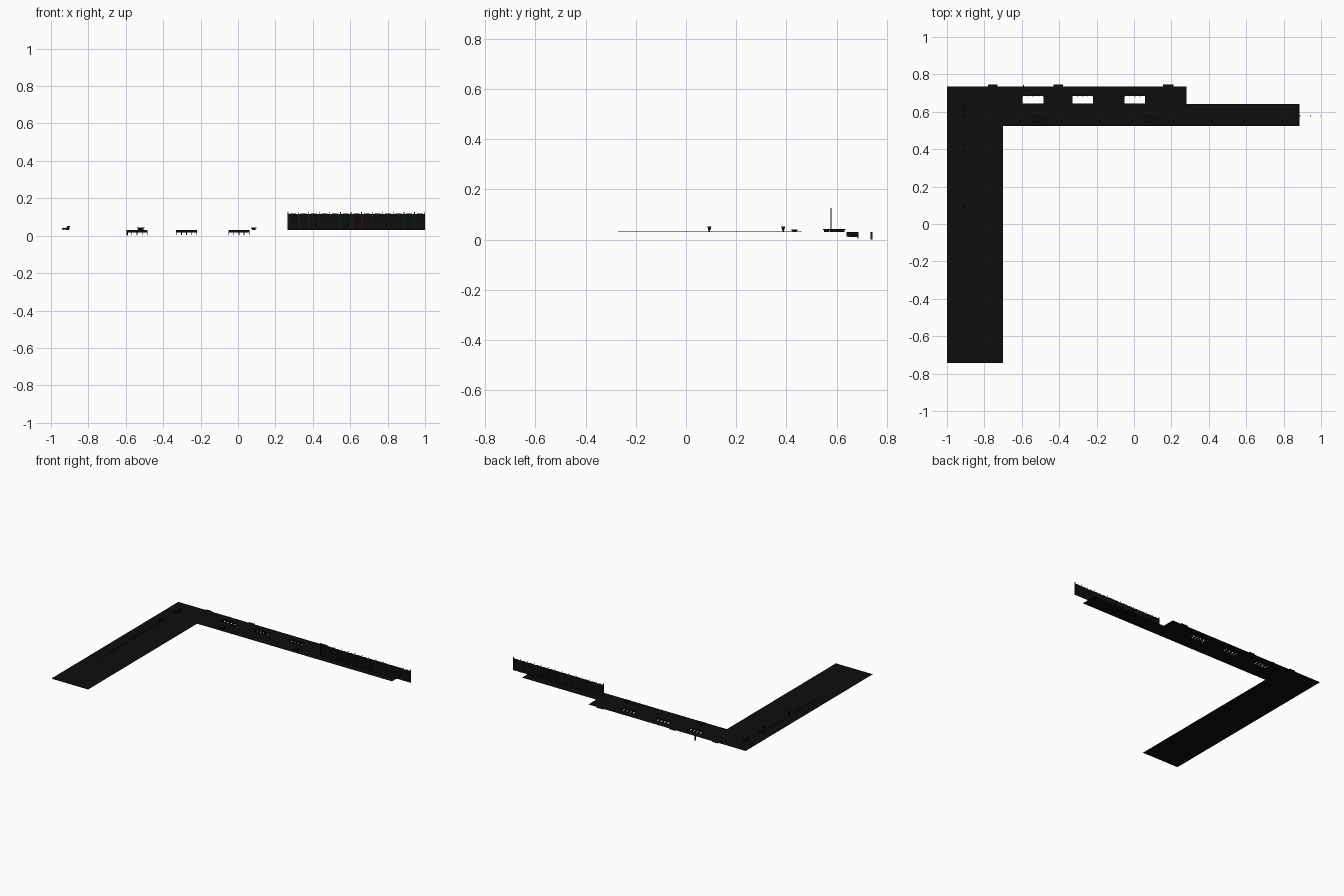
import bpy, bmesh, math

if "Cube" in bpy.data.objects:
    bpy.data.objects.remove(bpy.data.objects["Cube"])

FLOOR_Z = 0.03


def material(name, colour):
    m = bpy.data.materials.new(name)
    m.diffuse_color = (*colour, 1)
    m.use_nodes = True
    m.node_tree.nodes["Principled BSDF"].inputs["Base Color"].default_value = m.diffuse_color
    return m


black = material("near_black", (0.004, 0.004, 0.004))
red = material("dark_red", (0.06, 0.004, 0.004))
green = material("dark_green", (0.004, 0.015, 0.008))


def finish(name, bm, mat):
    me = bpy.data.meshes.new(name)
    bm.to_mesh(me)
    bm.free()
    ob = bpy.data.objects.new(name, me)
    bpy.context.collection.objects.link(ob)
    me.materials.append(mat)
    return ob


def polys(name, faces, mat=black):
    bm = bmesh.new()
    for f in faces:
        bm.faces.new([bm.verts.new(p) for p in f])
    bmesh.ops.remove_doubles(bm, verts=bm.verts, dist=1e-5)
    return finish(name, bm, mat)


def box(name, x0, x1, y0, y1, z0, z1, mat=black, foot=1.0):
    bm = bmesh.new()
    bmesh.ops.create_cube(bm, size=1)
    for v in bm.verts:
        s = foot if v.co.z < 0 else 1
        v.co = ((x0 + x1) / 2 + v.co.x * (x1 - x0) * s,
                (y0 + y1) / 2 + v.co.y * (y1 - y0) * s,
                z0 if v.co.z < 0 else z1)
    return finish(name, bm, mat)


def flat(x0, x1, y0, y1, z=FLOOR_Z):
    return [(x0, y0, z), (x1, y0, z), (x1, y1, z), (x0, y1, z)]


# L-shaped platform, a thin sheet with three openings
holes = [(-0.595, -0.485), (-0.33, -0.22), (-0.05, 0.06)]
HY0, HY1 = 0.645, 0.685
cells = [flat(-1, -0.70, -0.742, 0.525), flat(-1, 0.28, 0.525, HY0),
         flat(0.28, 0.885, 0.525, 0.642), flat(-1, 0.28, HY1, 0.735)]
edges = [-1] + [x for h in holes for x in h] + [0.28]
cells += [flat(edges[i], edges[i + 1], HY0, HY1) for i in range(0, len(edges), 2)]
polys("platform", cells)

# Small ledges along the back edge
for x0, x1 in [(-0.78, -0.73), (-0.43, -0.38), (0.155, 0.21)]:
    polys("back_ledge", [flat(x0, x1, 0.735, 0.745)])
box("back_post", -0.594, -0.587, 0.734, 0.742, 0, FLOOR_Z, green)

# Hanging frames under the openings: dividers, legs and long walls
for x0, x1 in holes:
    step = (x1 - x0) / 4
    for i in range(5):
        x = x0 + i * step
        polys("opening_divider", [[(x, HY0 - 0.005, FLOOR_Z), (x, HY1, FLOOR_Z),
                                   (x, HY1, 0.01), (x, HY0 - 0.005, 0.012)]])
        box("opening_leg", x - 0.002, x + 0.002, HY1 - 0.002, HY1 + 0.002, 0.004, FLOOR_Z)
    for y in (HY0 - 0.004, HY1):
        polys("opening_wall", [[(x0, y, 0.018), (x1, y, 0.018),
                                (x1, y, FLOOR_Z), (x0, y, FLOOR_Z)]])

# Fence: thirteen sagging-top panels between posts
FX0, FX1, FY, N = 0.265, 1.0, 0.578, 13
w = (FX1 - FX0) / N
for i in range(N):
    a = FX0 + i * w
    top = [(a + w * t / 6, FY, 0.119 - 0.005 * abs(t / 3 - 1) ** 2) for t in range(6, -1, -1)]
    polys("fence_panel", [[(a, FY, FLOOR_Z), (a + w, FY, FLOOR_Z)] + top])
for i in range(N + 1):
    x = min(max(FX0 + i * w, FX0 + 0.002), FX1 - 0.002)
    box("fence_post", x - 0.002, x + 0.002, FY - 0.002, FY + 0.002, FLOOR_Z, 0.126, green)
for i in (1, 2, 3, 6, 7, 10, 11):
    x = FX0 + i * w + 0.006
    box("fence_red_strip", x - 0.0008, x + 0.0008, FY - 0.001, FY + 0.001, FLOOR_Z, 0.113, red)

# Floor line, pedestals and benches on the platform
box("floor_line", -0.922, -0.918, -0.27, 0.46, FLOOR_Z, 0.032)
for y in (0.093, 0.387):
    box("pedestal_stem", -0.909, -0.903, y - 0.003, y + 0.003, FLOOR_Z, 0.04)
    box("pedestal_head", -0.915, -0.898, y - 0.008, y + 0.008, 0.038, 0.052, foot=0.5)
box("low_bench", -0.94, -0.90, 0.42, 0.445, 0.034, 0.041)
for x in (-0.936, -0.906):
    box("low_bench_leg", x, x + 0.003, 0.425, 0.44, FLOOR_Z, 0.034)
for x0, x1, y0, y1 in [(-0.54, -0.50, 0.545, 0.575), (0.07, 0.10, 0.545, 0.575),
                       (-0.92, -0.90, 0.57, 0.635)]:
    box("bench_seat", x0, x1, y0, y1, 0.038, 0.043)
    box("bench_base", x0 + 0.006, x1 - 0.006, y0 + 0.004, y1 - 0.004, FLOOR_Z, 0.038)
